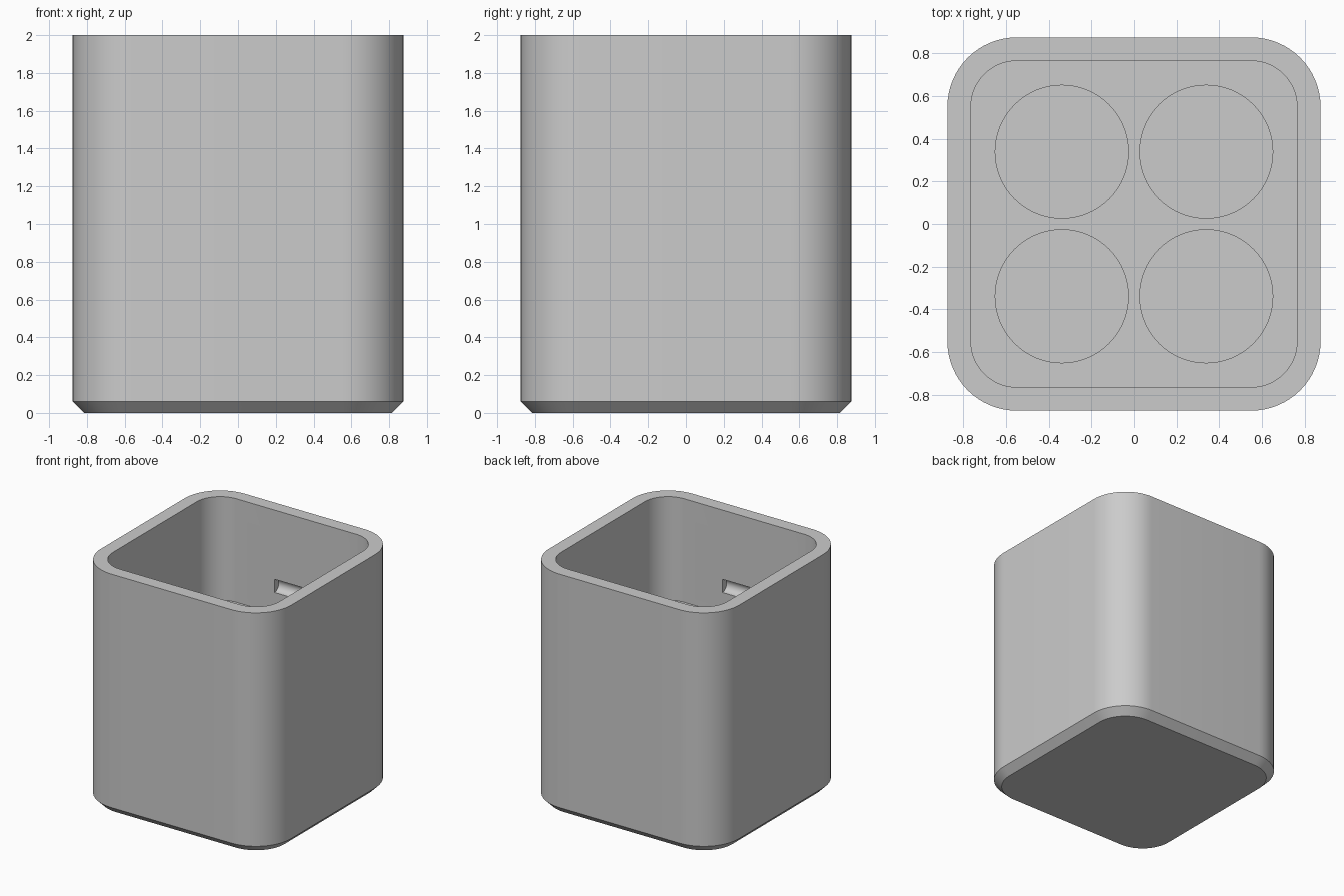
import bpy, bmesh, math
from mathutils import Matrix, Vector

if "Cube" in bpy.data.objects:
    bpy.data.objects.remove(bpy.data.objects["Cube"])

CORNER = 0.55       # centre of the corner arcs
FLOOR = 1.14        # floor of the upper cavity
BORE_BOTTOM = 0.11

grey = bpy.data.materials.new("plain grey")
grey.use_nodes = True
colour = (0.6, 0.6, 0.6, 1)
grey.diffuse_color = colour
grey.node_tree.nodes["Principled BSDF"].inputs["Base Color"].default_value = colour


def make_object(name, bm):
    bmesh.ops.recalc_face_normals(bm, faces=bm.faces)
    mesh = bpy.data.meshes.new(name)
    bm.to_mesh(mesh)
    bm.free()
    mesh.materials.append(grey)
    obj = bpy.data.objects.new(name, mesh)
    bpy.context.collection.objects.link(obj)
    return obj


def rounded_square(bm, half, z, steps=16):
    radius = half - CORNER
    ring = []
    for quarter in range(4):
        for i in range(steps + 1):
            a = math.pi / 2 * (quarter + i / steps)
            mid = math.pi / 2 * (quarter + 0.5)
            cx = math.copysign(CORNER, math.cos(mid))
            cy = math.copysign(CORNER, math.sin(mid))
            ring.append(bm.verts.new((cx + radius * math.cos(a), cy + radius * math.sin(a), z)))
    return ring


# Shell: chamfered base, outer wall, rim, inner wall and cavity floor
bm = bmesh.new()
rings = [rounded_square(bm, half, z) for half, z in
         ((0.815, 0), (0.875, 0.06), (0.875, 2), (0.765, 2), (0.765, FLOOR))]
for low, high in zip(rings, rings[1:]):
    for i in range(len(low)):
        j = (i + 1) % len(low)
        bm.faces.new((low[i], low[j], high[j], high[i]))
bm.faces.new(rings[0])
bm.faces.new(rings[-1])
holder = make_object("holder_body", bm)

# Cutters for the four round bores
bm = bmesh.new()
height = FLOOR + 0.1 - BORE_BOTTOM
for sx in (-1, 1):
    for sy in (-1, 1):
        bmesh.ops.create_cone(bm, cap_ends=True, segments=64, radius1=0.312, radius2=0.312,
                              depth=height, matrix=Matrix.Translation(
                                  (sx * 0.339, sy * 0.339, BORE_BOTTOM + height / 2)))
bores = make_object("bore_cutter", bm)

# Cutters for the rounded snap grooves inside the walls
bm = bmesh.new()
for k in range(4):
    turn = Matrix.Rotation(k * math.pi / 2, 4, "Z")
    place = Matrix.Translation(Vector((0, 0.765, 1.37)))
    lie = Matrix.Rotation(math.pi / 2, 4, "Y")
    bmesh.ops.create_cone(bm, cap_ends=True, segments=32, radius1=0.055, radius2=0.055,
                          depth=0.4, matrix=turn @ place @ lie)
grooves = make_object("groove_cutter", bm)

# Cut the body, then drop the cutters
bpy.context.view_layer.objects.active = holder
for cutter in (bores, grooves):
    cutter.hide_render = True
    mod = holder.modifiers.new(cutter.name, "BOOLEAN")
    mod.operation = "DIFFERENCE"
    mod.solver = "EXACT"
    mod.object = cutter
    bpy.ops.object.modifier_apply(modifier=mod.name)
    bpy.data.objects.remove(cutter)

bpy.ops.object.select_all(action="DESELECT")
holder.select_set(True)
bpy.ops.object.shade_smooth_by_angle(angle=math.radians(30))
